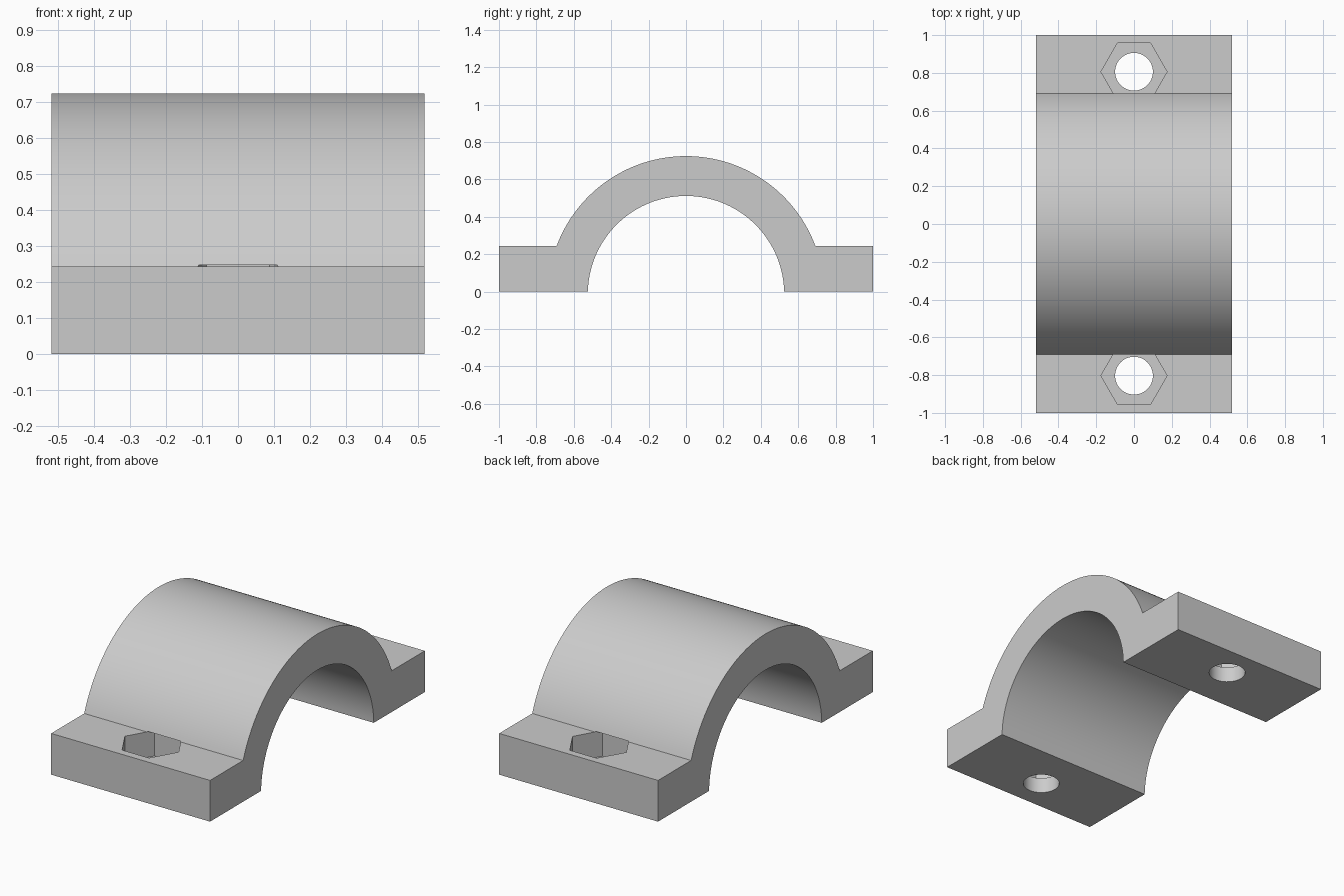
import bpy, bmesh
from math import asin, acos, cos, sin, pi, radians

cube = bpy.data.objects.get("Cube")
if cube:
    bpy.data.objects.remove(cube, do_unlink=True)

HALF_WIDTH = 0.518
FLANGE_TOP = 0.243
POCKET_FLOOR = 0.092
AXIS_Z = -0.0135
OUTER_R, INNER_R = 0.738, 0.525
STEPS = 72

grey = bpy.data.materials.new("light_grey")
grey.use_nodes = True
colour = (0.6, 0.6, 0.6, 1)
grey.diffuse_color = colour
grey.node_tree.nodes["Principled BSDF"].inputs["Base Color"].default_value = colour


def arc(radius, z_end):
    """Points over the crown, from +y to -y, ending at height z_end."""
    start = asin((z_end - AXIS_Z) / radius)
    angles = [start + (pi - 2 * start) * i / STEPS for i in range(STEPS + 1)]
    return [(radius * cos(a), AXIS_Z + radius * sin(a)) for a in angles]


# Saddle clamp: side profile extruded along x
profile = [(1, 0), (1, FLANGE_TOP)] + arc(OUTER_R, FLANGE_TOP)
profile += [(-1, FLANGE_TOP), (-1, 0)] + arc(INNER_R, 0)[::-1]
bm = bmesh.new()
side = bm.faces.new([bm.verts.new((-HALF_WIDTH, y, z)) for y, z in profile])
extruded = bmesh.ops.extrude_face_region(bm, geom=[side])["geom"]
verts = [v for v in extruded if isinstance(v, bmesh.types.BMVert)]
bmesh.ops.translate(bm, verts=verts, vec=(2 * HALF_WIDTH, 0, 0))
bmesh.ops.recalc_face_normals(bm, faces=bm.faces)
mesh = bpy.data.meshes.new("saddle_clamp")
bm.to_mesh(mesh)
bm.free()
mesh.materials.append(grey)
clamp = bpy.data.objects.new("saddle_clamp", mesh)
bpy.context.collection.objects.link(clamp)
bpy.ops.object.select_all(action="DESELECT")
bpy.context.view_layer.objects.active = clamp
clamp.select_set(True)


def cut(name, sides, radius, y, bottom, top):
    """Remove an upright prism from the clamp."""
    bm = bmesh.new()
    bmesh.ops.create_cone(bm, cap_ends=True, segments=sides, radius1=radius,
                          radius2=radius, depth=top - bottom)
    # Turn so that a corner points along x
    for v in bm.verts:
        v.co.x, v.co.y = v.co.y, -v.co.x
    mesh = bpy.data.meshes.new(name)
    bm.to_mesh(mesh)
    bm.free()
    mesh.materials.append(grey)
    cutter = bpy.data.objects.new(name, mesh)
    cutter.location = (0, y, (bottom + top) / 2)
    cutter.hide_render = True
    bpy.context.collection.objects.link(cutter)
    mod = clamp.modifiers.new(name, "BOOLEAN")
    mod.operation = "DIFFERENCE"
    mod.solver = "EXACT"
    mod.object = cutter
    bpy.ops.object.modifier_apply(modifier=mod.name)
    bpy.data.objects.remove(cutter, do_unlink=True)


# Bolt holes and hexagonal nut pockets
for y in (0.806, -0.803):
    cut("nut_pocket", 6, 0.175, y, POCKET_FLOOR, FLANGE_TOP + 0.004)
    cut("bolt_hole", 48, 0.1, y, -0.1, POCKET_FLOOR + 0.05)

bpy.ops.object.shade_smooth_by_angle(angle=radians(25))
